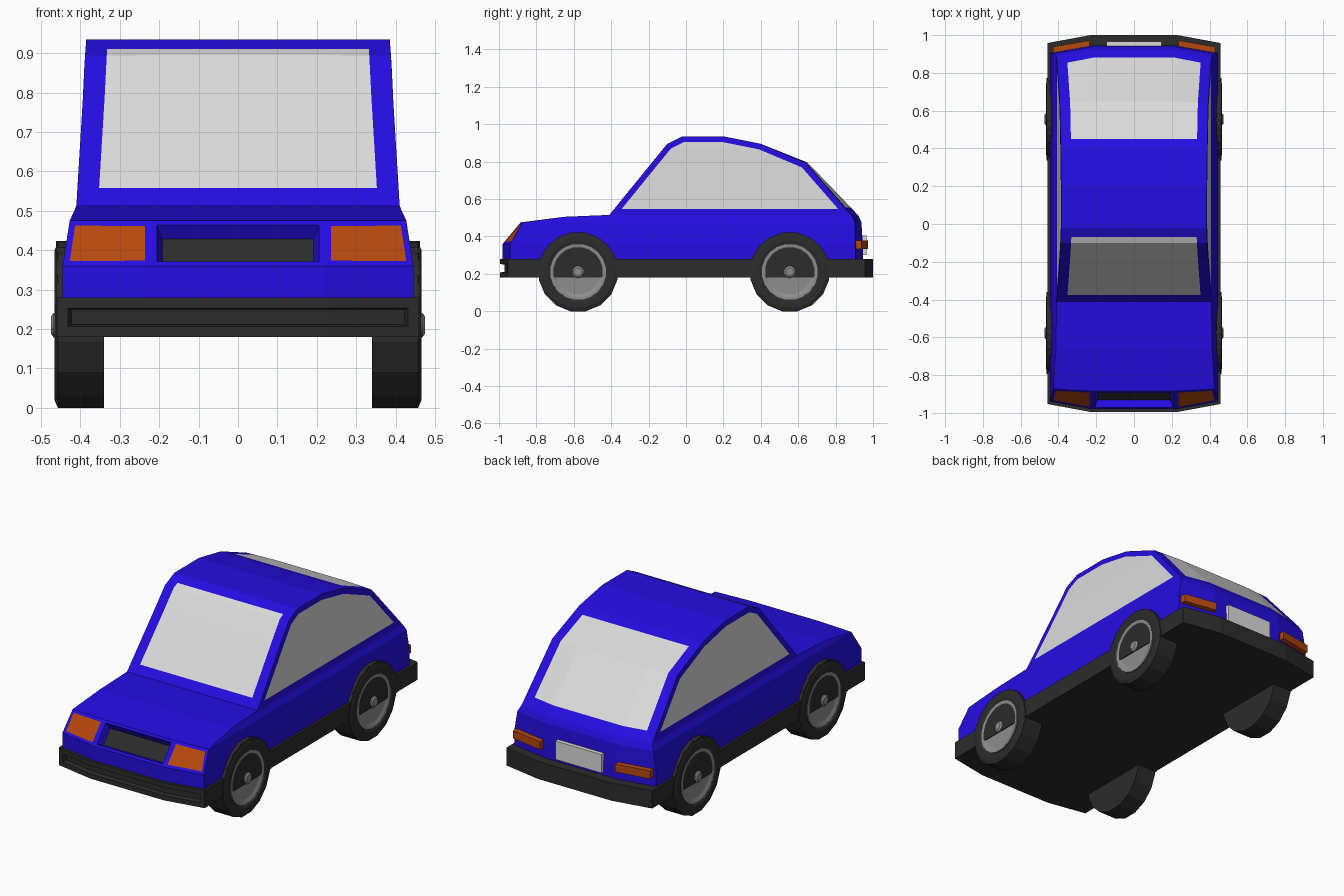
import bpy, bmesh, math

if "Cube" in bpy.data.objects:
    bpy.data.objects.remove(bpy.data.objects["Cube"])


def material(name, rgb):
    m = bpy.data.materials.new(name)
    m.diffuse_color = (*rgb, 1)
    m.use_nodes = True
    m.node_tree.nodes["Principled BSDF"].inputs["Base Color"].default_value = m.diffuse_color
    return m


BLUE = material("blue paint", (0.018, 0.004, 0.75))
GLASS = material("pale glass", (0.71, 0.71, 0.71))
DARK = material("dark rubber", (0.025, 0.025, 0.025))
ORANGE = material("orange lamp", (0.47, 0.065, 0.004))
GREY = material("wheel grey", (0.27, 0.27, 0.27))


def finish(bm, name, mats):
    bmesh.ops.recalc_face_normals(bm, faces=bm.faces)
    me = bpy.data.meshes.new(name)
    bm.to_mesh(me)
    bm.free()
    for m in mats:
        me.materials.append(m)
    ob = bpy.data.objects.new(name, me)
    bpy.context.collection.objects.link(ob)
    return ob


def loft(rings, closed=True):
    """Skin a stack of equal rings; returns bmesh and faces[band][edge]."""
    bm = bmesh.new()
    vs = [[bm.verts.new(p) for p in r] for r in rings]
    n = len(rings[0])
    bands = [[bm.faces.new((a[i], a[(i + 1) % n], b[(i + 1) % n], b[i])) for i in range(n)]
             for a, b in zip(vs, vs[1:])]
    if closed:
        bm.faces.new(vs[0][::-1])
        bm.faces.new(vs[-1])
    bm.normal_update()
    return bm, bands


def plan(z, w, front, rear, fs, rs, m=0.22):
    """Horizontal outline with swept-back corners."""
    return [(-w, front + fs, z), (-m, front, z), (m, front, z), (w, front + fs, z),
            (w, rear - rs, z), (m, rear, z), (-m, rear, z), (-w, rear - rs, z)]


def inset(bm, faces, t, depth=0.0, mat=None):
    bmesh.ops.inset_region(bm, faces=faces, thickness=t, depth=depth,
                           use_even_offset=True, use_boundary=True)
    if mat is not None:
        for f in faces:
            f.material_index = mat


# Body shell: z, half width, front y, rear y, front and rear corner sweep
layers = [(0.27, 0.445, -0.98, 0.945, 0.04, 0.04),
          (0.36, 0.445, -0.98, 0.945, 0.04, 0.04),
          (0.475, 0.427, -0.885, 0.938, 0.012, 0.035),
          (0.505, 0.413, -0.65, 0.925, 0, 0.035),
          (0.515, 0.41, -0.41, 0.918, 0, 0.035),
          (0.795, 0.393, -0.182, 0.65, 0, 0.012),
          (0.895, 0.388, -0.10, 0.40, 0, 0),
          (0.935, 0.385, -0.02, 0.20, 0, 0)]
bm, B = loft([plan(*l) for l in layers])
for side in (3, 7):                                              # side windows
    inset(bm, [B[b][side] for b in (4, 5, 6)], 0.031, mat=1)
inset(bm, [B[b][e] for b in (4, 5, 6) for e in (0, 1, 2)], 0.055, mat=1)  # windscreen
inset(bm, [B[b][e] for b in (4, 5) for e in (4, 5, 6)], 0.055, mat=1)     # rear window
for e in (0, 2):                                                 # headlights
    inset(bm, [B[1][e]], 0.016, mat=3)
inset(bm, [B[1][1]], 0.014)                                      # recessed grille
inset(bm, [B[1][1]], 0.014, -0.04, mat=2)
finish(bm, "body", [BLUE, GLASS, DARK, ORANGE])

# Dark skirt with bumpers, grooved at the front
bm, B = loft([plan(z, 0.458, -0.995, 1.0, 0.042, 0.042, 0.23) for z in (0.18, 0.28)])
inset(bm, B[0][0:3], 0.027)
inset(bm, B[0][0:3], 0.004, -0.025)
finish(bm, "bumper_skirt", [DARK])


def lathe(name, profile, y, side, mat, n=16):
    """Turn (x, radius) points about the wheel axle."""
    rings = [[(side * x, y + r * math.cos(2 * math.pi * (i + 0.5) / n),
               0.21 + r * math.sin(2 * math.pi * (i + 0.5) / n)) for i in range(n)]
             for x, r in profile]
    return finish(loft(rings)[0], name, [mat])


# Wheels and arches
R = 0.21 / math.cos(math.pi / 16)
for end, y in (("front", -0.577), ("rear", 0.555)):
    for tag, s in (("left", -1), ("right", 1)):
        label = end + "_" + tag
        lathe(label + "_tyre", [(0.34, R), (0.457, R), (0.465, 0.195), (0.465, 0.165),
                                (0.455, 0.148)], y, s, DARK)
        lathe(label + "_rim", [(0.44, 0.15), (0.464, 0.15), (0.464, 0.138),
                               (0.457, 0.12)], y, s, GREY, 20)
        lathe(label + "_hub", [(0.45, 0.032), (0.468, 0.032), (0.475, 0.022)], y, s, GREY, 12)
        arc = [(y + 0.218 * math.cos(a), 0.205 + 0.218 * math.sin(a))
               for a in [math.pi * i / 8 for i in range(9)]]
        arc += [(y - 0.218, 0.18), (y + 0.218, 0.18)]
        finish(loft([[(s * x, p, q) for p, q in arc] for x in (0.36, 0.462)])[0],
               label + "_arch", [DARK])

# Tail lamps follow the swept rear corners
for tag, s in (("left", -1), ("right", 1)):
    foot = [(0.235, 0.92), (0.43, 0.89), (0.43, 0.938), (0.235, 0.972)]
    finish(loft([[(s * x, y, z) for x, y in foot] for z in (0.333, 0.378)])[0],
           "tail_lamp_" + tag, [ORANGE])

# Rear plate
finish(loft([[(x, y, z) for x, z in ((-0.145, 0.30), (0.145, 0.30), (0.145, 0.405), (-0.145, 0.405))]
             for y in (0.93, 0.965)])[0], "rear_plate", [GLASS])
